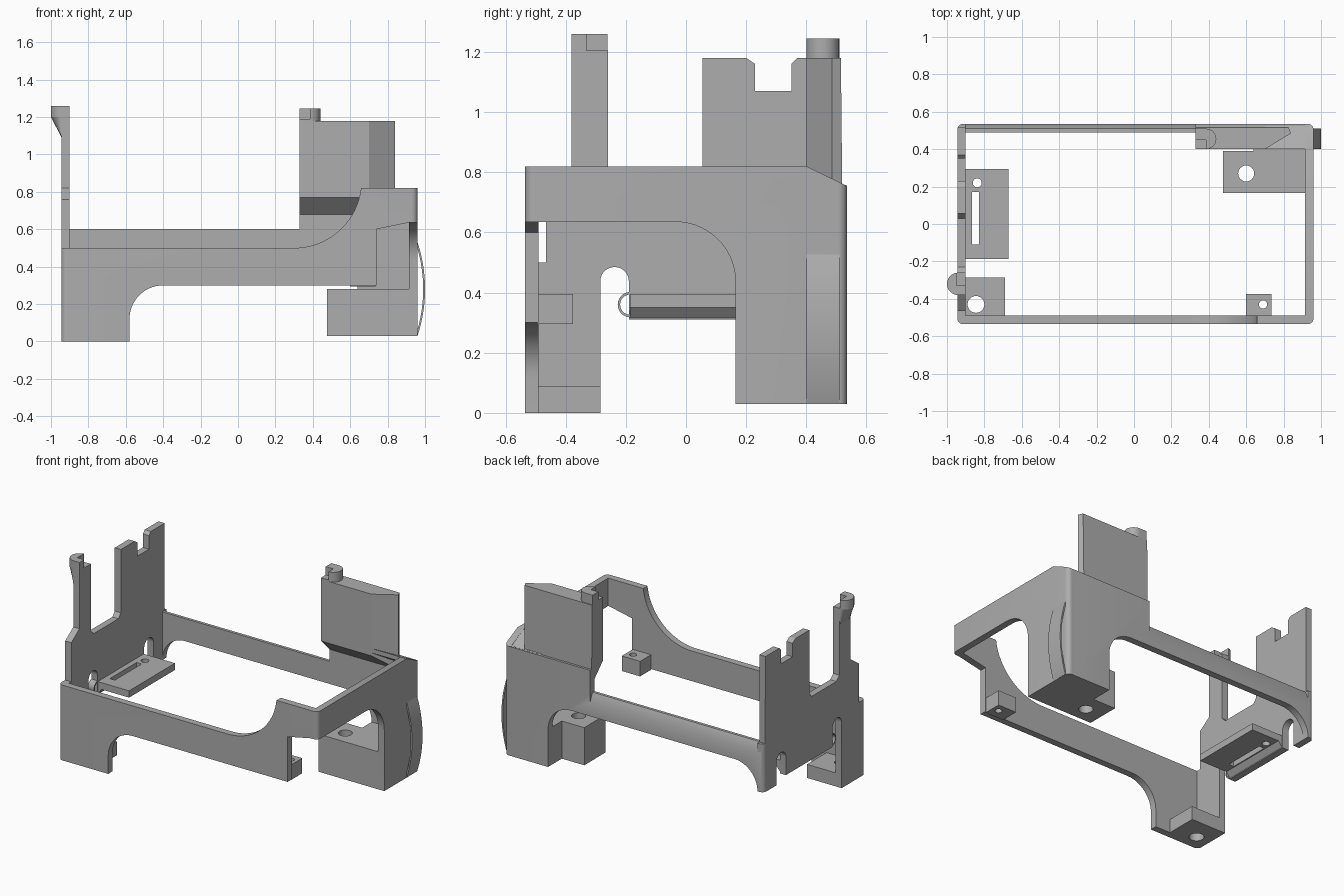
import bpy, bmesh
from math import sin, cos, radians

cube = bpy.data.objects.get("Cube")
if cube:
    bpy.data.objects.remove(cube, do_unlink=True)

grey = bpy.data.materials.new("plain_grey")
grey.use_nodes = True
COLOR = (0.42, 0.42, 0.42, 1)
grey.diffuse_color = COLOR
grey.node_tree.nodes["Principled BSDF"].inputs["Base Color"].default_value = COLOR


def arc(cx, cy, r, start, end, n=14):
    angles = [radians(start + (end - start) * i / n) for i in range(n + 1)]
    return [(cx + r * cos(a), cy + r * sin(a)) for a in angles]


def rect(a0, b0, a1, b1):
    return [(a0, b0), (a1, b0), (a1, b1), (a0, b1)]


def prism(name, pts, axis, lo, hi):
    """Extrude a 2D outline along one axis."""
    place = {"x": lambda p, d: (d, p[0], p[1]),
             "y": lambda p, d: (p[0], d, p[1]),
             "z": lambda p, d: (p[0], p[1], d)}[axis]
    bm = bmesh.new()
    a = [bm.verts.new(place(p, lo)) for p in pts]
    b = [bm.verts.new(place(p, hi)) for p in pts]
    bm.faces.new(a)
    bm.faces.new(b[::-1])
    for i in range(len(pts)):
        j = (i + 1) % len(pts)
        bm.faces.new((a[j], a[i], b[i], b[j]))
    bmesh.ops.recalc_face_normals(bm, faces=bm.faces)
    mesh = bpy.data.meshes.new(name)
    bm.to_mesh(mesh)
    bm.free()
    mesh.materials.append(grey)
    obj = bpy.data.objects.new(name, mesh)
    bpy.context.collection.objects.link(obj)
    return obj


def cut(obj, pts, axis, lo, hi):
    """Remove an extruded outline from a part."""
    cutter = prism("cutter", pts, axis, lo, hi)
    cutter.hide_render = True
    mod = obj.modifiers.new("cut", "BOOLEAN")
    mod.operation, mod.solver, mod.object = "DIFFERENCE", "EXACT", cutter
    bpy.context.view_layer.objects.active = obj
    bpy.ops.object.modifier_apply(modifier=mod.name)
    bpy.data.objects.remove(cutter, do_unlink=True)


def drill(obj, x, y, r):
    cut(obj, arc(x, y, r, 0, 345, 23), "z", -0.5, 1)


LEFT, RIGHT, SIDE, WALL = -0.945, 0.96, 0.535, 0.045

# Front panel with its leg, under-arch and swept upper edge
front = prism("front_panel",
              [(LEFT, 0), (-0.58, 0)] + arc(-0.4, 0.12, 0.18, 180, 90)
              + [(0.74, 0.3), (0.74, 0.6), (0.91, 0.635), (RIGHT, 0.635), (RIGHT, 0.82)]
              + arc(0.3, 0.86, 0.36, -6.4, -90, 20) + [(LEFT, 0.5)],
              "y", -SIDE, -SIDE + WALL)

# Right end panel with its large rounded opening
right = prism("right_end_panel",
              [(-SIDE, 0.635)] + arc(-0.035, 0.435, 0.2, 90, 0)
              + [(0.165, 0.03), (SIDE, 0.03), (SIDE, 0.755), (0.4, 0.82), (-SIDE, 0.82)],
              "x", RIGHT - WALL, RIGHT)

# Back panel: slim rail, small left drop and broad right leg
back = prism("back_panel",
             [(RIGHT, 0.03), (RIGHT, 0.755), (0.33, 0.755), (0.33, 0.6), (LEFT, 0.6),
              (LEFT, 0.28)] + arc(-0.73, 0.28, 0.17, 180, 90)
             + arc(0.47, 0.28, 0.17, 90, 0) + [(0.64, 0.03)],
             "y", SIDE - WALL, SIDE)
cut(back, [(0.505, 0.61), (0.56, 0.61), (0.56, 0.49)], "x", -1.1, 0.33)

# Left end panel with slots, post and notched tower
left = prism("left_end_panel",
             [(-SIDE, 0), (-0.285, 0)] + arc(-0.2375, 0.4375, 0.0475, 180, 0)
             + [(-0.19, 0.31), (0.3, 0.31)] + arc(0.35, 0.43, 0.05, 180, 0)
             + [(0.4, 0.28), (SIDE, 0.28), (SIDE, 0.6), (0.515, 0.6)]
             + [(0.515, 1.18), (0.37, 1.18), (0.35, 1.16), (0.35, 1.07), (0.23, 1.07)]
             + [(0.23, 1.16), (0.2, 1.18), (0.055, 1.18), (0.055, 0.76), (0.03, 0.73)]
             + [(-0.23, 0.73), (-0.26, 0.76), (-0.26, 1.2), (-0.38, 1.2), (-0.38, 0.82)]
             + [(-0.465, 0.76), (-0.465, 0.5), (-SIDE, 0.5)],
             "x", LEFT, LEFT + WALL)

# Round the four upright outer corners
R = 0.03
for sx, edge in ((-1, LEFT), (1, RIGHT)):
    for sy, wall in ((-1, front), (1, back)):
        cx, cy = edge - sx * R, sy * (SIDE - R)
        curve = [(cx + sx * u, cy + sy * v) for u, v in arc(0, 0, R, 0, 90, 6)]
        out = 0.02
        outline = ([(edge + sx * out, cy)] + curve
                   + [(cx, sy * (SIDE + out)), (edge + sx * out, sy * (SIDE + out))])
        for part in (wall, left if sx < 0 else right):
            cut(part, outline, "z", -0.1, 0.9)

# Sloped roof over the back right corner
prism("corner_roof", [(0.525, 0.757), (0.4, 0.82), (0.4, 0.79), (0.49, 0.73)],
      "x", 0.7, RIGHT - WALL)

# Back pillar with a slanted underside and an angled right face
pillar = prism("back_pillar",
               [(0.4, 1.18), (0.4, 0.77), (0.49, 0.68), (0.52, 0.68), (0.515, 1.18)],
               "x", 0.33, 0.84)
cut(pillar, [(0.7, 0.39), (0.7, 0.4), (0.84, 0.485), (0.82, 0.53), (0.9, 0.53),
             (0.9, 0.39)], "z", 0.6, 1.3)

# Knob on the pillar
knob = prism("pillar_knob", [(0.33, 0.4)] + arc(0.385, 0.455, 0.055, -90, 90)
             + [(0.33, 0.51)], "z", 1.175, 1.245)
cut(knob, rect(0.3, 0.38, 0.385, 0.45), "z", 1.19, 1.3)

# Half-round cap on the post, with a tapered support below
half_round = [(-0.9, -0.26)] + arc(-0.94, -0.32, 0.06, 90, 270) + [(-0.9, -0.38)]
cap = prism("post_cap", half_round, "z", 1.2, 1.26)
cut(cap, rect(-0.95, -0.33, -0.88, -0.24), "z", 1.205, 1.3)
support = prism("post_cap_support", half_round, "z", 1.09, 1.2)
for v in support.data.vertices:
    if v.co.z < 1.1:
        v.co.x = max(v.co.x, LEFT + 0.002)

# Bottom mounting blocks with screw holes
leg_block = prism("large_foot_block", rect(0.475, 0.165, 0.92, 0.39), "z", 0.03, 0.28)
drill(leg_block, 0.6, 0.27, 0.043)
prism("large_foot_fill", rect(0.64, 0.385, 0.92, 0.5), "z", 0.03, 0.28)
foot = prism("small_foot_block", rect(-0.91, -0.495, -0.69, -0.285), "z", 0, 0.09)
drill(foot, -0.845, -0.43, 0.045)
lug = prism("front_lug", rect(0.6, -0.495, 0.735, -0.375), "z", 0.295, 0.395)
drill(lug, 0.69, -0.43, 0.022)

# Slotted shelf on the left end
shelf = prism("shelf", rect(-0.91, -0.187, -0.67, 0.295), "z", 0.35, 0.395)
cut(shelf, rect(-0.865, -0.11, -0.828, 0.17), "z", 0.2, 0.5)
drill(shelf, -0.838, 0.22, 0.024)
prism("shelf_brace", [(-0.905, 0.31), (-0.87, 0.352), (-0.905, 0.352)], "y", -0.187, 0.295)

# Small cable loop beside the slot
prism("cable_loop", arc(-0.185, 0.36, 0.042, 90, 270) + arc(-0.185, 0.36, 0.034, 270, 90),
      "x", LEFT, LEFT + WALL)

# Bowed spring strip on the right end
prism("spring_strip", arc(0.2, 0.28, 0.8, -18, 18, 20) + arc(0.2, 0.28, 0.79, 18, -18, 20),
      "y", 0.4, 0.51)

for obj in bpy.context.collection.objects:
    obj.select_set(obj.type == "MESH")
bpy.ops.object.shade_smooth_by_angle(angle=radians(30))
